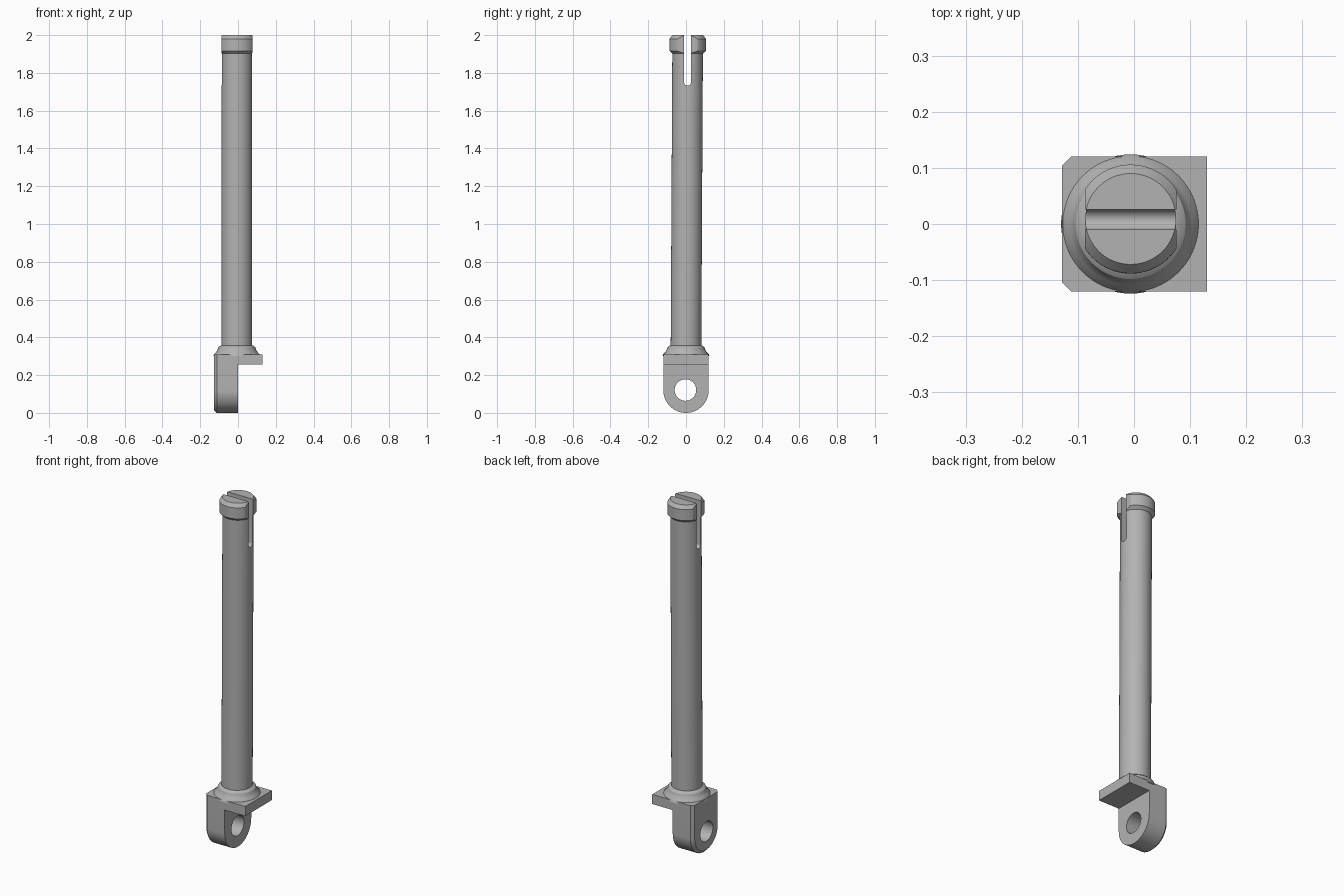
import bpy, bmesh, math
from mathutils import Vector

default = bpy.data.objects.get("Cube")
if default:
    bpy.data.objects.remove(default, do_unlink=True)

GREY = (0.45, 0.45, 0.45, 1)
metal = bpy.data.materials.new("plain_grey")
metal.use_nodes = True
metal.diffuse_color = GREY
metal.node_tree.nodes["Principled BSDF"].inputs["Base Color"].default_value = GREY

AXIS_X = -0.006   # pin axis, slightly off the base centre
SEGMENTS = 64


def make_object(name, bm):
    bmesh.ops.recalc_face_normals(bm, faces=bm.faces)
    mesh = bpy.data.meshes.new(name)
    bm.to_mesh(mesh)
    bm.free()
    mesh.materials.append(metal)
    obj = bpy.data.objects.new(name, mesh)
    bpy.context.collection.objects.link(obj)
    return obj


def activate(obj):
    bpy.ops.object.select_all(action="DESELECT")
    obj.select_set(True)
    bpy.context.view_layer.objects.active = obj


def lean(z):
    """Sideways drift of the pin axis with height."""
    return 0.009 * max(0, z - 0.35) / 1.65


def lathe(name, profile):
    bm = bmesh.new()
    rings = []
    for r, z in profile:
        angles = [math.tau * i / SEGMENTS for i in range(SEGMENTS)]
        rings.append([bm.verts.new((AXIS_X + r * math.cos(a), lean(z) + r * math.sin(a), z))
                      for a in angles])
    for low, high in zip(rings, rings[1:]):
        for i in range(SEGMENTS):
            j = (i + 1) % SEGMENTS
            bm.faces.new((low[i], low[j], high[j], high[i]))
    bm.faces.new(rings[0])
    bm.faces.new(rings[-1])
    return make_object(name, bm)


def extrude_x(name, outline, x0, x1):
    """Prism from a (y, z) outline."""
    bm = bmesh.new()
    face = bm.faces.new([bm.verts.new((x0, y, z)) for y, z in outline])
    new = bmesh.ops.extrude_face_region(bm, geom=[face])["geom"]
    bmesh.ops.translate(bm, vec=Vector((x1 - x0, 0, 0)),
                        verts=[g for g in new if isinstance(g, bmesh.types.BMVert)])
    return make_object(name, bm)


def arc(cy, cz, r, start, end, steps):
    return [(cy + r * math.cos(start + (end - start) * i / steps),
             cz + r * math.sin(start + (end - start) * i / steps)) for i in range(steps + 1)]


def boolean(target, cutter, operation="DIFFERENCE"):
    mod = target.modifiers.new("cut", "BOOLEAN")
    mod.operation, mod.object, mod.solver = operation, cutter, "EXACT"
    activate(target)
    bpy.ops.object.modifier_apply(modifier=mod.name)


# Round pin with a flared foot
shaft = lathe("pin_shaft", [(0.124, 0.30), (0.121, 0.31), (0.109, 0.322), (0.102, 0.335),
                            (0.098, 0.347), (0.088, 0.355), (0.081, 0.358), (0.081, 1.91)])

# Snap head with chamfered rims, trimmed flat on both sides
head = lathe("snap_head", [(0.079, 1.9), (0.097, 1.917), (0.097, 1.98), (0.081, 2.0)])
side = [(-0.3, 1.8), (0.3, 1.8), (0.3, 2.1), (-0.3, 2.1)]
trim = extrude_x("trim_block", side, AXIS_X - 0.0815, AXIS_X + 0.0815)
boolean(head, trim, "INTERSECT")

# Slot splitting the head and the upper shaft, with a rounded end
slot = extrude_x("slot_cutter",
                 arc(0.008, 1.75, 0.018, math.pi, math.tau, 16) + [(0.026, 2.1), (-0.010, 2.1)],
                 -0.3, 0.3)
for part in (shaft, head):
    boolean(part, slot)

# Hinge lug: rounded tab with the outer rim chamfered
lug = extrude_x("hinge_lug", arc(0, 0.12, 0.12, math.pi, math.tau, 40)
                + [(0.12, 0.31), (-0.12, 0.31)], -0.128, 0)
bm = bmesh.new()
bm.from_mesh(lug.data)
rim = [e for e in bm.edges if all(v.co.x < -0.12 for v in e.verts)
       and not all(v.co.z > 0.3 for v in e.verts)]
bmesh.ops.bevel(bm, geom=rim, offset=0.016, segments=1, affect="EDGES")
bm.to_mesh(lug.data)
bm.free()

# Flat ledge joined to the lug
ledge = extrude_x("ledge_plate", [(-0.12, 0.255), (0.12, 0.255), (0.12, 0.31), (-0.12, 0.31)],
                  -0.04, 0.13)
boolean(lug, ledge, "UNION")

# Pivot hole
hole = extrude_x("hole_cutter", arc(-0.003, 0.121, 0.057, 0, math.tau, 48)[:-1], -0.3, 0.3)
boolean(lug, hole)

for helper in (trim, slot, ledge, hole):
    bpy.data.objects.remove(helper, do_unlink=True)
lug.name = "hinge_base"

for part in (shaft, head, lug):
    activate(part)
    bpy.ops.object.shade_smooth_by_angle(angle=math.radians(30))
